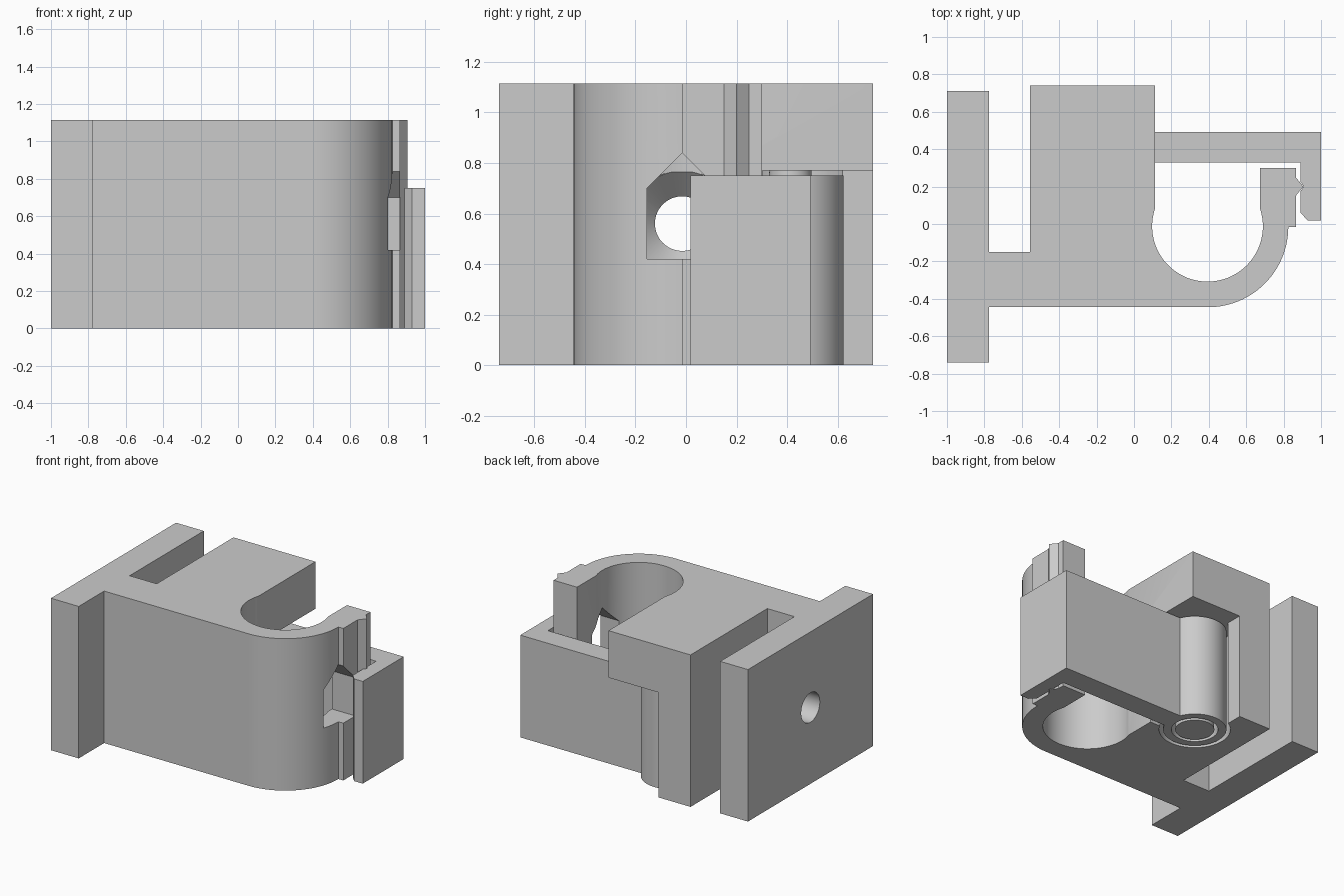
import bpy, bmesh
from math import sin, cos, radians
from mathutils import Matrix

cube = bpy.data.objects.get("Cube")
if cube:
    bpy.data.objects.remove(cube, do_unlink=True)

grey = bpy.data.materials.new("plain grey")
grey.use_nodes = True
colour = (0.6, 0.6, 0.6, 1)
grey.diffuse_color = colour
grey.node_tree.nodes["Principled BSDF"].inputs["Base Color"].default_value = colour

HEIGHT = 1.115
BORE = (0.393, -0.012)      # pipe centre
HINGE = (-0.18, 0.413)      # hinge axis
SCREW = (-0.015, 0.56)      # screw axis in y, z


def finish(name, bm):
    bmesh.ops.recalc_face_normals(bm, faces=bm.faces)
    mesh = bpy.data.meshes.new(name)
    bm.to_mesh(mesh)
    bm.free()
    mesh.materials.append(grey)
    obj = bpy.data.objects.new(name, mesh)
    bpy.context.collection.objects.link(obj)
    return obj


def prism(name, points, low, high, along_x=False):
    """Extrude a closed outline along z, or along x."""
    bm = bmesh.new()
    place = (lambda p, w: (w, p[0], p[1])) if along_x else (lambda p, w: (p[0], p[1], w))
    face = bm.faces.new([bm.verts.new(place(p, low)) for p in points])
    moved = bmesh.ops.extrude_face_region(bm, geom=[face])["geom"]
    shift = (high - low, 0, 0) if along_x else (0, 0, high - low)
    bmesh.ops.translate(bm, vec=shift, verts=[g for g in moved if isinstance(g, bmesh.types.BMVert)])
    return finish(name, bm)


def rod(name, centre, r_low, r_high, low, high, along_x=False):
    """Cylinder or cone along z, or along x."""
    bm = bmesh.new()
    bmesh.ops.create_cone(bm, cap_ends=True, segments=64, radius1=r_low, radius2=r_high, depth=high - low)
    mid = (low + high) / 2
    if along_x:
        turn = Matrix.Rotation(radians(90), 4, 'Y')
        spot = (mid, *centre)
    else:
        turn = Matrix.Identity(4)
        spot = (*centre, mid)
    bmesh.ops.transform(bm, matrix=Matrix.Translation(spot) @ turn, verts=bm.verts)
    return finish(name, bm)


def box(name, x, y, low, high):
    return prism(name, [(x[0], y[0]), (x[1], y[0]), (x[1], y[1]), (x[0], y[1])], low, high)


def combine(target, other, operation='DIFFERENCE'):
    mod = target.modifiers.new("combine", 'BOOLEAN')
    mod.operation = operation
    mod.solver = 'EXACT'
    mod.object = other
    bpy.context.view_layer.objects.active = target
    bpy.ops.object.modifier_apply(modifier=mod.name)
    bpy.data.objects.remove(other, do_unlink=True)


def arc(centre, radius, start, end, steps):
    angles = [radians(start + (end - start) * i / steps) for i in range(steps + 1)]
    return [(centre[0] + radius * cos(a), centre[1] + radius * sin(a)) for a in angles]


# Clamp body: wall flange, web, hinge block, pipe cradle and clip tip with ridge
outline = [(-1, -0.74), (-0.775, -0.74), (-0.775, -0.445)]
outline += arc((0.395, -0.015), 0.43, -90, 0, 28)
outline += [(0.865, -0.015), (0.865, 0.15), (0.905, 0.2), (0.865, 0.25), (0.865, 0.3), (0.675, 0.3)]
outline += arc(BORE, 0.296, 18, -198, 60)
outline += [(0.111, 0.74), (-0.555, 0.74), (-0.555, -0.15), (-0.775, -0.15), (-0.775, 0.71), (-1, 0.71)]
body = prism("clamp_body", outline, 0, HEIGHT)

# Hinge pocket under the block
combine(body, box("pocket", (-0.295, 0.3), (0.303, 0.9), -0.1, 0.77))
combine(body, rod("round_pocket", HINGE, 0.237, 0.237, -0.1, 0.77))

# Screw hole, countersink and tool opening through the clip wall
combine(body, rod("screw_hole", SCREW, 0.108, 0.108, -1.2, 0.3, True))
combine(body, rod("countersink", SCREW, 0.108, 0.21, 0, 0.102, True))
combine(body, rod("countersink_mouth", SCREW, 0.21, 0.21, 0.1, 0.4, True))
opening = [(-0.155, 0.42), (0.125, 0.42), (0.125, 0.7), (-0.015, 0.84), (-0.155, 0.7)]
combine(body, prism("tool_opening", opening, 0.5, 0.95, True))

# Swinging latch: arm with hook, hinge barrel and tapered pin hole
hook = [(-0.18, 0.33), (0.89, 0.33), (0.89, 0.225), (0.908, 0.2), (0.89, 0.175), (0.89, 0.06),
        (0.93, 0.018), (1, 0.018), (1, 0.493), (-0.18, 0.493)]
latch = prism("latch_arm", hook, 0, 0.75)
combine(latch, rod("barrel", HINGE, 0.21, 0.21, 0, 0.75), 'UNION')
combine(latch, rod("pin_hole", HINGE, 0.155, 0.108, -0.001, 0.751))

# Tapered hinge pin hanging from the block
pin = rod("hinge_pin", HINGE, 0.13, 0.083, 0, 0.775)

bpy.ops.object.select_all(action='DESELECT')
for part in (body, latch, pin):
    part.select_set(True)
bpy.context.view_layer.objects.active = body
bpy.ops.object.shade_smooth_by_angle(angle=radians(25))
